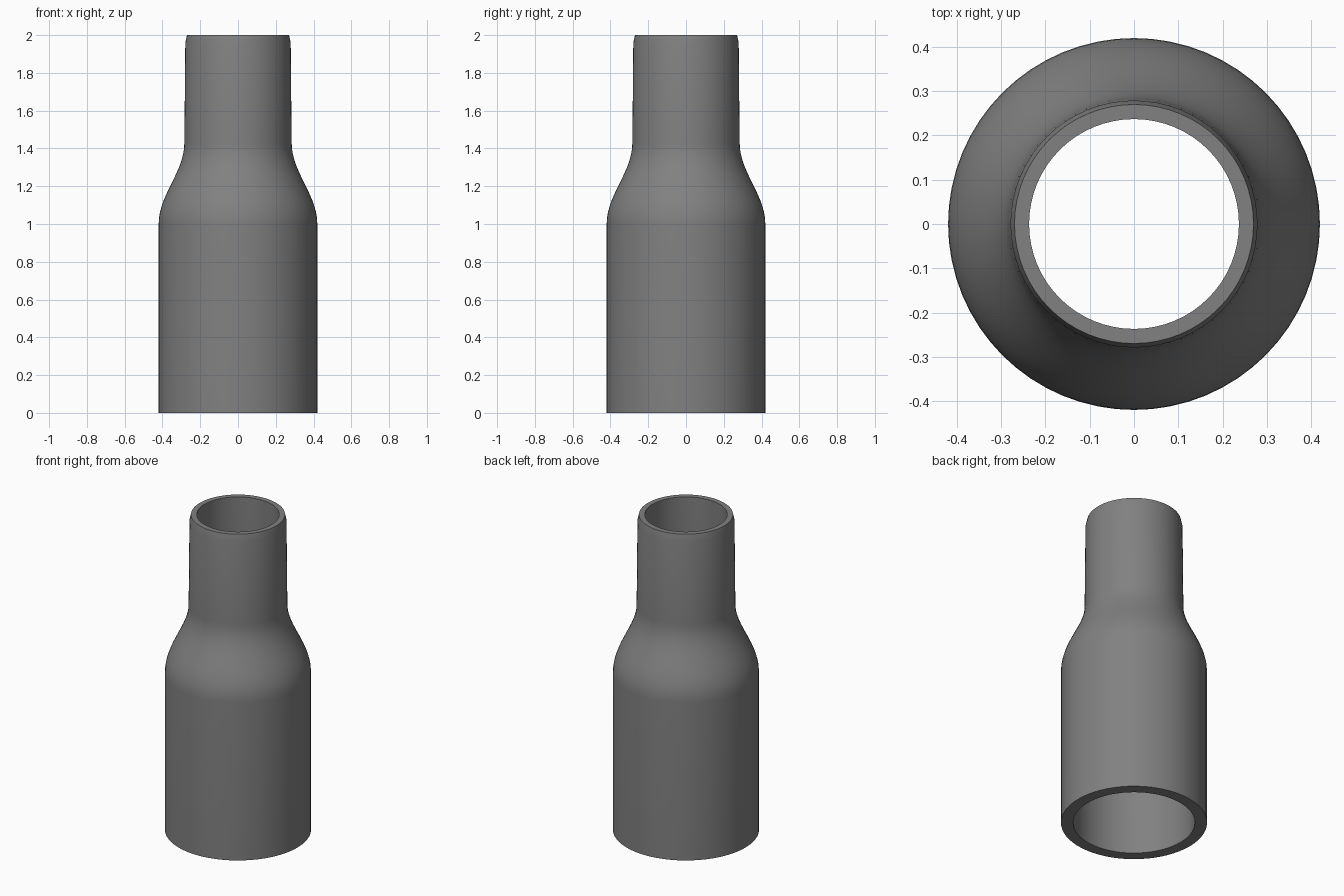
import bpy, bmesh, math

if "Cube" in bpy.data.objects:
    bpy.data.objects.remove(bpy.data.objects["Cube"])

SEGMENTS = 64

grey = bpy.data.materials.new("mid grey")
grey.diffuse_color = (0.22, 0.22, 0.22, 1)
grey.use_nodes = True
grey.node_tree.nodes["Principled BSDF"].inputs["Base Color"].default_value = grey.diffuse_color


def shoulder(r0, r1, z0, z1, steps=14):
    """S-shaped transition between two tube radii."""
    return [(r1 + (r0 - r1) * (1 + math.cos(math.pi * i / steps)) / 2,
             z0 + (z1 - z0) * i / steps) for i in range(steps + 1)]


def lathe(name, profile):
    """Revolve a closed (radius, height) profile around z."""
    bm = bmesh.new()
    rings = [[bm.verts.new((r * math.cos(a), r * math.sin(a), z)) for r, z in profile]
             for a in (2 * math.pi * i / SEGMENTS for i in range(SEGMENTS))]
    n = len(profile)
    for i in range(SEGMENTS):
        a, b = rings[i], rings[(i + 1) % SEGMENTS]
        for j in range(n):
            k = (j + 1) % n
            bm.faces.new((a[j], b[j], b[k], a[k]))
    bmesh.ops.recalc_face_normals(bm, faces=bm.faces)
    mesh = bpy.data.meshes.new(name)
    bm.to_mesh(mesh)
    bm.free()
    obj = bpy.data.objects.new(name, mesh)
    bpy.context.collection.objects.link(obj)
    mesh.materials.append(grey)
    bpy.context.view_layer.objects.active = obj
    obj.select_set(True)
    bpy.ops.object.shade_smooth_by_angle(angle=math.radians(30))
    obj.select_set(False)
    return obj


# Outer wall: wide socket, curved shoulder, narrow neck with a tapered tip
outer = [(0.42, 0)] + shoulder(0.42, 0.284, 1.0, 1.43) + [(0.279, 1.96), (0.27, 2.0)]
# Inner bore, from the top rim back down to the base
inner = [(0.237, 2.0)] + shoulder(0.237, 0.35, 1.43, 1.0) + [(0.35, 0)]

lathe("reducer_pipe", outer + inner)
